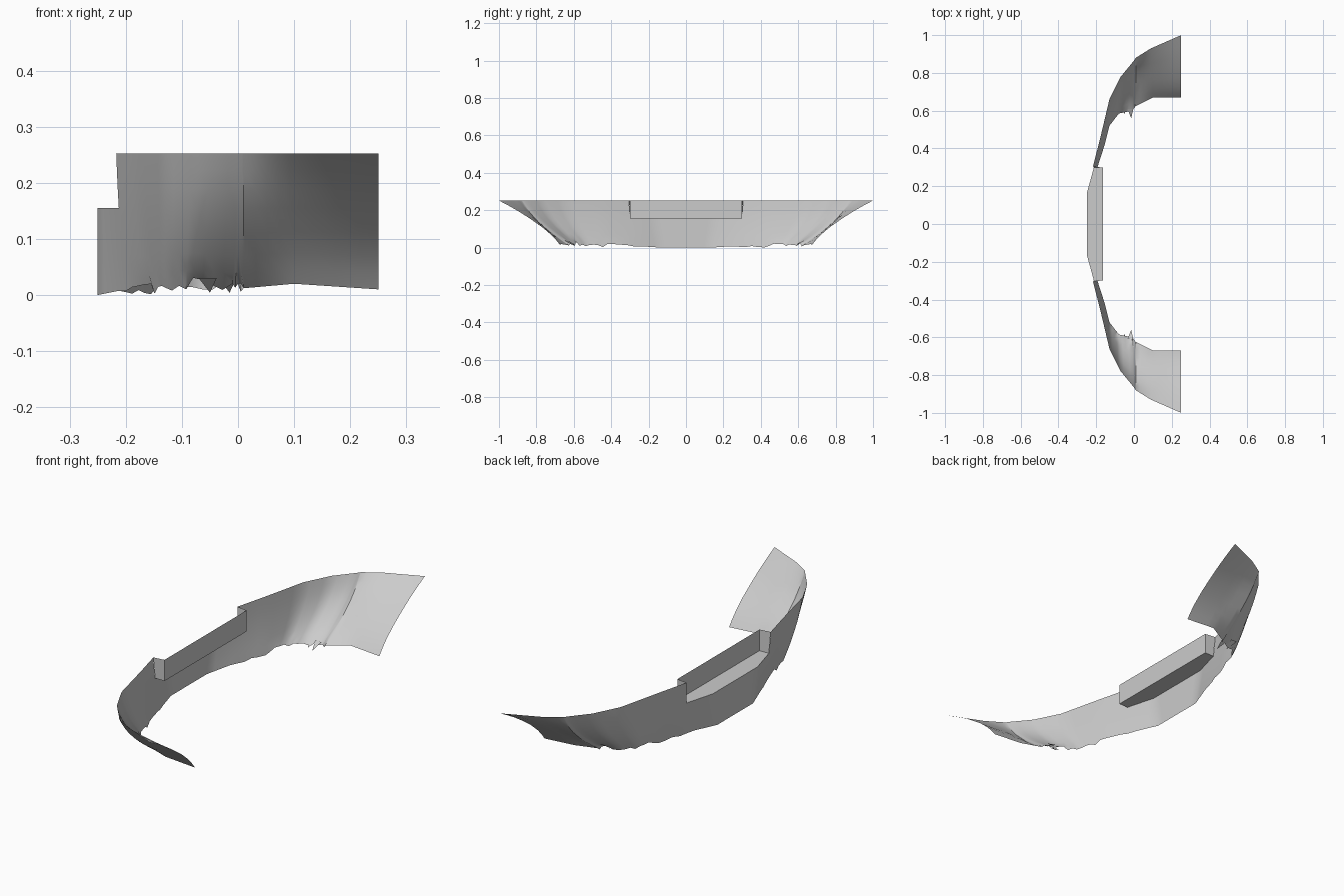
import bpy, bmesh, math, random
from mathutils import Vector

if "Cube" in bpy.data.objects:
    bpy.data.objects.remove(bpy.data.objects["Cube"], do_unlink=True)
random.seed(4)

grey = bpy.data.materials.new("plain_grey")
grey.use_nodes = True
grey.diffuse_color = (0.6, 0.6, 0.6, 1)
grey.node_tree.nodes["Principled BSDF"].inputs["Base Color"].default_value = (0.6, 0.6, 0.6, 1)

TOP, SHELF, BACK = 0.252, 0.155, -0.165
# Half outline: top x, top y, bottom x, bottom y, bottom z, outward bulge
STATIONS = [
    (-.25, 0, -.25, 0, 0, 0),
    (-.25, .18, -.25, .13, 0, .1),
    (-.217, .305, -.20, .28, .01, .5),
    (-.18, .45, -.155, .42, .01, .5),
    (-.13, .66, -.13, .52, .012, .5),
    (-.07, .78, -.08, .585, .02, .45),
    (0, .865, -.01, .60, .01, .4),
    (.01, .88, .01, .625, .012, .4),
    (.09, .93, .10, .67, .02, -.3),
    (.25, 1.0, .25, .67, .01, -.5),
]
ROWS = [0, .12, .25, .42, SHELF / TOP, .75, .88, 1]
SHELF_ROW = 4
STEPS = 4


def section(s, jag):
    """Points up one cross-section of the sheet."""
    tx, ty, bx, by, bz, k = s
    pts = []
    for t in ROWS:
        f = t + k * t * (1 - t)
        z = t * TOP + bz * max(0, 1 - t / ROWS[SHELF_ROW])
        z += jag * (1 if t == 0 else 0)
        pts.append(Vector((bx + (tx - bx) * f, by + (ty - by) * f, z)))
    return pts


def make_object(name, bm):
    bmesh.ops.remove_doubles(bm, verts=bm.verts, dist=0.0003)
    mesh = bpy.data.meshes.new(name)
    bm.to_mesh(mesh)
    bm.free()
    obj = bpy.data.objects.new(name, mesh)
    bpy.context.collection.objects.link(obj)
    mesh.materials.append(grey)
    bpy.ops.object.select_all(action='DESELECT')
    obj.select_set(True)
    bpy.context.view_layer.objects.active = obj
    bpy.ops.object.shade_smooth_by_angle(angle=math.radians(35))
    return obj


# Curved sheet with a ragged lower edge and a rectangular gap at the middle
bm = bmesh.new()
for side in (1, -1):
    previous = None
    for i in range(len(STATIONS) - 1):
        a, b = STATIONS[i], STATIONS[i + 1]
        for j in range(STEPS + 1):
            if i and not j:
                continue
            u = j / STEPS
            s = [p + (q - p) * u for p, q in zip(a, b)]
            ragged = 2 <= i + u and i + u < 7
            jag = random.uniform(-.01, .012) if ragged else 0
            col = [bm.verts.new((p.x, side * p.y, p.z)) for p in section(s, jag)]
            if previous:
                rows = SHELF_ROW if i < 2 else len(ROWS) - 1
                for r in range(rows):
                    face = [previous[r], col[r], col[r + 1], previous[r + 1]]
                    bm.faces.new(face if side > 0 else face[::-1])
            previous = col
    # Torn slivers beside the crease
    for x, y in ((-.05, .58), (-.015, .56)):
        tri = [(x, y, .004), (x - .02, y + .05, .03), (x + .012, y + .05, .03)]
        vs = [bm.verts.new((p[0], side * p[1], p[2])) for p in tri]
        bm.faces.new(vs if side > 0 else vs[::-1])
bmesh.ops.delete(bm, geom=[v for v in bm.verts if not v.link_faces], context='VERTS')
make_object("curved_sheet", bm)

# Recess: shelf, back wall and two end cheeks
bm = bmesh.new()
ends = [section(STATIONS[n], 0) for n in (1, 2)]
near, corner, rim = ends[0][SHELF_ROW], ends[1][SHELF_ROW], ends[1][-1]
outline = [(BACK, corner.y), (corner.x, corner.y), (near.x, near.y)]
outline += [(x, -y) for x, y in outline[::-1]]
bm.faces.new([bm.verts.new((x, y, SHELF)) for x, y in outline])
w = corner.y
bm.faces.new([bm.verts.new(p) for p in (
    (BACK, w, SHELF), (BACK, -w, SHELF), (BACK, -w, TOP), (BACK, w, TOP))])
for side in (1, -1):
    pts = [(BACK, w, SHELF), (BACK, w, TOP), (rim.x, rim.y, TOP), (corner.x, w, SHELF)]
    vs = [bm.verts.new((x, side * y, z)) for x, y, z in pts]
    bm.faces.new(vs if side > 0 else vs[::-1])
make_object("recess", bm)
